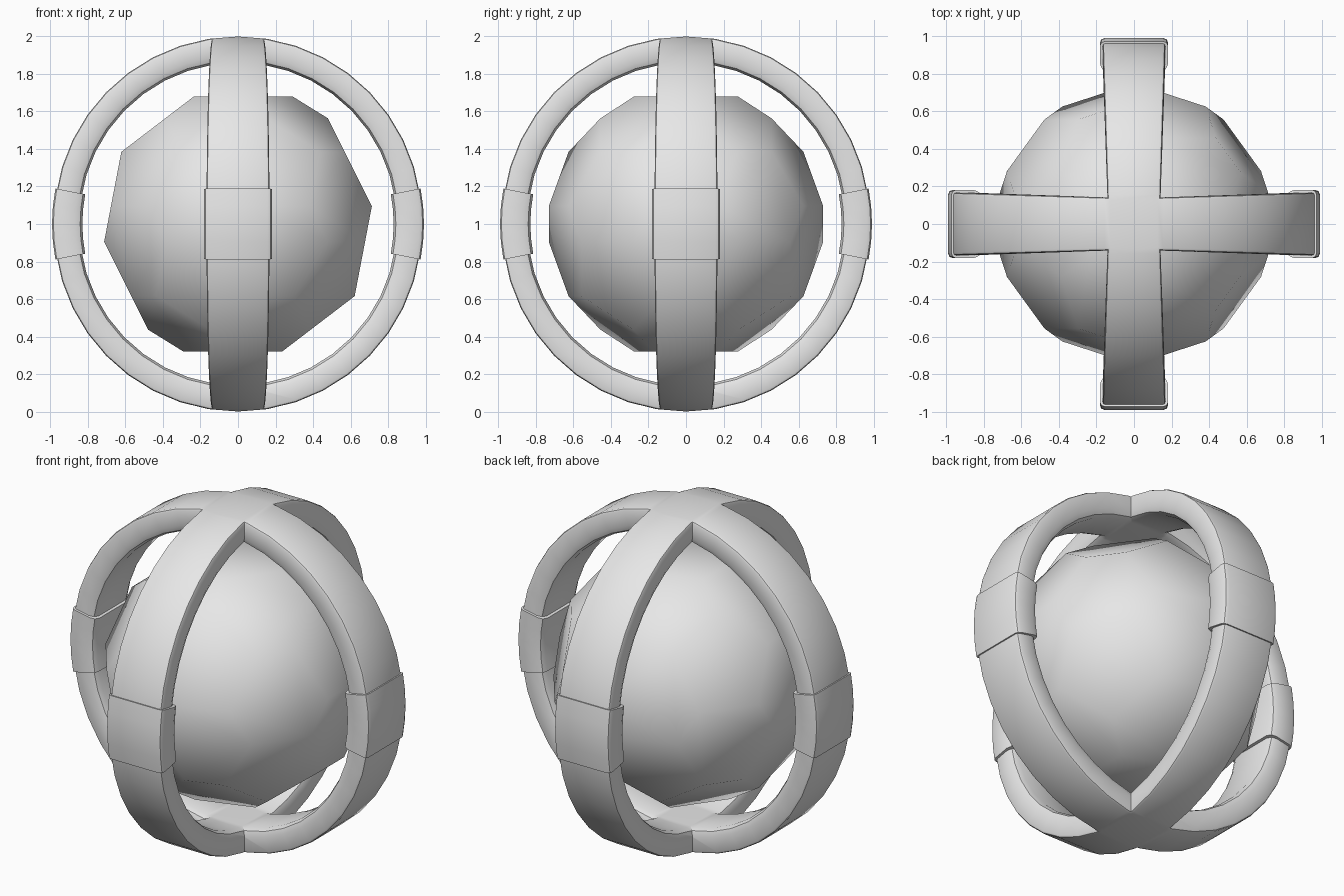
import bpy, bmesh, math
from mathutils import Matrix, Vector

if "Cube" in bpy.data.objects:
    bpy.data.objects.remove(bpy.data.objects["Cube"])

grey = bpy.data.materials.new("light_grey")
grey.diffuse_color = (0.8, 0.8, 0.8, 1)
grey.use_nodes = True
grey.node_tree.nodes["Principled BSDF"].inputs["Base Color"].default_value = grey.diffuse_color
CENTRE = Vector((0, 0, 1))


def finish(bm, name, angle):
    """Turn a bmesh into a shaded object centred at height 1."""
    bmesh.ops.recalc_face_normals(bm, faces=bm.faces[:])
    bmesh.ops.translate(bm, vec=CENTRE, verts=bm.verts[:])
    mesh = bpy.data.meshes.new(name)
    bm.to_mesh(mesh)
    bm.free()
    mesh.materials.append(grey)
    obj = bpy.data.objects.new(name, mesh)
    bpy.context.collection.objects.link(obj)
    bpy.ops.object.select_all(action='DESELECT')
    obj.select_set(True)
    bpy.context.view_layer.objects.active = obj
    bpy.ops.object.shade_smooth_by_angle(angle=math.radians(angle))
    return obj


def section(half, inner, outer, ci, co):
    """Rounded band profile as (sideways, radius) pairs; ci, co are corner sizes."""
    right = [(half - ci, inner), (half - 0.3 * ci, inner + 0.3 * ci), (half, inner + ci),
             (half, outer - co), (half - 0.3 * co, outer - 0.3 * co), (half - co, outer)]
    return right + [(-s, r) for s, r in reversed(right)]


def sweep(bm, start, end, steps, profile, caps):
    """Sweep a profile along an arc in the xz plane."""
    rows = []
    for i in range(steps + 1):
        a = math.radians(start + (end - start) * i / steps)
        rows.append([bm.verts.new((r * math.cos(a), s, r * math.sin(a)))
                     for s, r in profile(a)])
    n = len(rows[0])
    for p, q in zip(rows, rows[1:]):
        for j in range(n):
            k = (j + 1) % n
            bm.faces.new((p[j], p[k], q[k], q[j]))
    if caps:
        bm.faces.new(rows[0])
        bm.faces.new(rows[-1])


def arm_profile(a):
    # band narrows towards the poles
    pole = abs(math.sin(a))
    return section(0.137 + 0.031 * math.cos(a), 0.845 + 0.015 * pole,
                   0.98 + 0.02 * pole, 0.04, 0.015)


# Core ball: icosahedron with its corners cut off
bm = bmesh.new()
bmesh.ops.create_icosphere(bm, subdivisions=1, radius=0.86)
bmesh.ops.bevel(bm, geom=bm.verts[:], offset=0.376 * 0.86 * 1.05146, offset_type='OFFSET',
                segments=1, profile=0.5, affect='VERTICES')
finish(bm, "core_ball", 180)

# Crossed rings: four half-circle arms mitred together at the poles
bm = bmesh.new()
sweep(bm, -90, 90, 20, arm_profile, False)
for side in (1, -1):
    bmesh.ops.bisect_plane(bm, geom=bm.verts[:] + bm.edges[:] + bm.faces[:],
                           plane_co=(0, 0, 0), plane_no=(-1, side, 0), clear_outer=True)
arm = bm.verts[:] + bm.edges[:] + bm.faces[:]
for k in (1, 2, 3):
    copy = bmesh.ops.duplicate(bm, geom=arm)["geom"]
    bmesh.ops.rotate(bm, cent=(0, 0, 0), matrix=Matrix.Rotation(k * math.pi / 2, 3, 'Z'),
                     verts=[g for g in copy if isinstance(g, bmesh.types.BMVert)])
bmesh.ops.remove_doubles(bm, verts=bm.verts[:], dist=0.0005)
finish(bm, "crossed_rings", 32)

# Clamps around the rings at the equator
for k, name in enumerate(("right", "back", "left", "front")):
    bm = bmesh.new()
    sweep(bm, -11, 11, 4, lambda a: section(0.182, 0.83, 0.992, 0.04, 0.025), True)
    bmesh.ops.rotate(bm, cent=(0, 0, 0), verts=bm.verts[:],
                     matrix=Matrix.Rotation(k * math.pi / 2, 3, 'Z'))
    finish(bm, name + "_clamp", 40)
